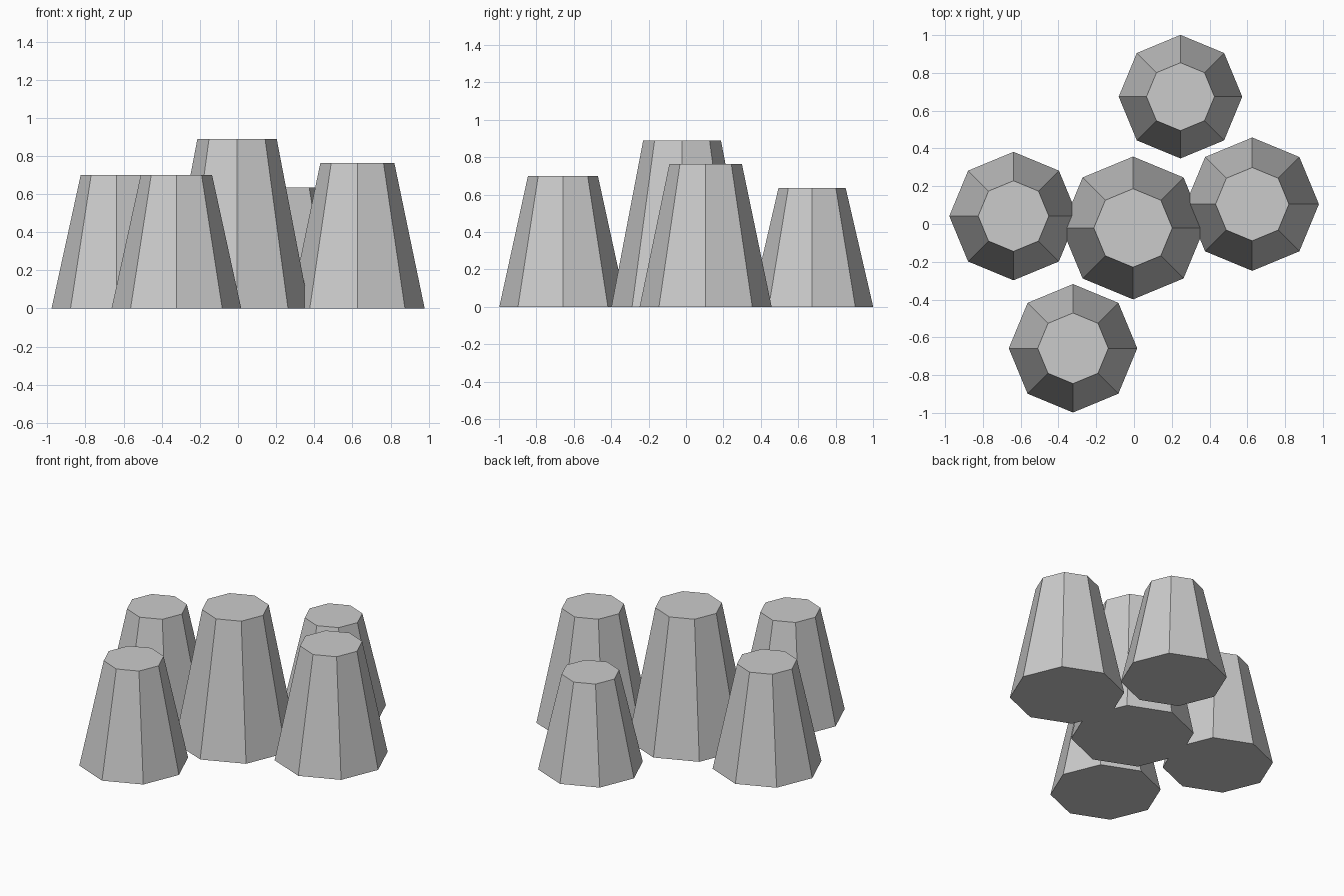
import bpy, math

if "Cube" in bpy.data.objects:
    bpy.data.objects.remove(bpy.data.objects["Cube"])

# One flat grey for every column
grey = bpy.data.materials.new("stone_grey")
grey.diffuse_color = (0.6, 0.6, 0.6, 1)
grey.use_nodes = True
grey.node_tree.nodes["Principled BSDF"].inputs["Base Color"].default_value = grey.diffuse_color


def column(name, x, y, radius, height):
    """Tapered eight-sided column standing on the ground, corners on the axes."""
    bpy.ops.mesh.primitive_cone_add(
        vertices=8, radius1=radius, radius2=radius * 0.55, depth=height,
        location=(x, y, height / 2))
    obj = bpy.context.object
    obj.name = name
    obj.data.materials.append(grey)
    return obj


# Tall middle column with four shorter ones around it
column("center_column", -0.005, -0.021, 0.378, 0.89)
column("left_column", -0.638, 0.042, 0.34, 0.70)
column("right_column", 0.626, 0.105, 0.353, 0.763)
column("front_column", -0.323, -0.658, 0.34, 0.70)
column("back_column", 0.246, 0.674, 0.327, 0.635)
